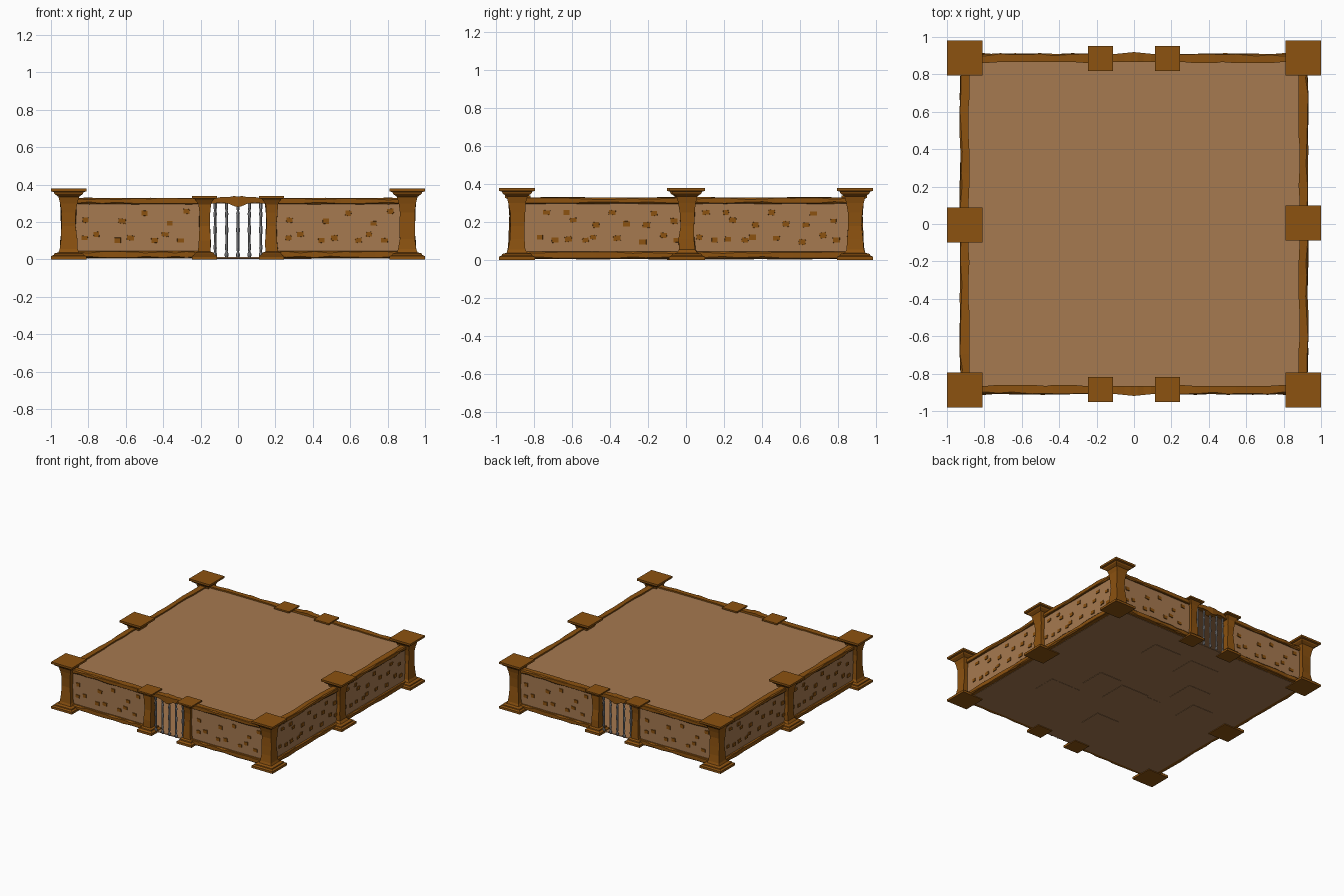
import bpy, math, random
from mathutils import Vector

if "Cube" in bpy.data.objects:
    bpy.data.objects.remove(bpy.data.objects["Cube"])

random.seed(4)


def mat(name, c):
    m = bpy.data.materials.new(name)
    m.diffuse_color = (*c, 1)
    m.use_nodes = True
    m.node_tree.nodes["Principled BSDF"].inputs["Base Color"].default_value = m.diffuse_color
    return m


WOOD = mat("ochre wood", (0.262, 0.084, 0.005))
CLAY = mat("light brown wall", (0.38, 0.192, 0.08))
IRON = mat("grey iron", (0.26, 0.26, 0.27))


def add(name, verts, faces, m, both=True):
    """Make a mesh object, plus a copy turned half round for the opposite side."""
    for s in ((1, -1) if both else (1,)):
        me = bpy.data.meshes.new(name)
        me.from_pydata([(s * x, s * y, z) for x, y, z in verts], [], faces)
        me.materials.append(m)
        me.validate()
        ob = bpy.data.objects.new(name if s == 1 else name + "_opposite", me)
        bpy.context.collection.objects.link(ob)


def rings_to_faces(count, n):
    f = [(i * n + j, i * n + (j + 1) % n, (i + 1) * n + (j + 1) % n, (i + 1) * n + j)
         for i in range(count - 1) for j in range(n)]
    f.append(tuple(reversed(range(n))))
    f.append(tuple(range((count - 1) * n, count * n)))
    return f


def column(name, cx, cy, profile, n, m, wob=0.0):
    """Stack of n-sided rings from (radius or half-width, height) pairs."""
    v = []
    for r, z in profile:
        k = r * math.sqrt(2) if n == 4 else r
        w = wob if 0.05 < z < 0.3 else 0
        for j in range(n):
            a = 2 * math.pi * j / n + math.pi / 4
            v.append((cx + k * math.cos(a) + random.uniform(-w, w),
                      cy + k * math.sin(a) + random.uniform(-w, w), z))
    add(name, v, rings_to_faces(len(profile), n), m)


def box(lo, hi):
    v = [(x, y, z) for z in (lo[2], hi[2])
         for x, y in ((lo[0], lo[1]), (hi[0], lo[1]), (hi[0], hi[1]), (lo[0], hi[1]))]
    return v, rings_to_faces(2, 4)


def place(side, u, d, z):
    """u runs along the wall, d is the distance out from the centre."""
    return (u, -d, z) if side == "front" else (d, u, z)


def rail(name, side, u0, u1, mid, z0, z1, segs=9, wob=0.007):
    """Rough hewn beam with chipped outer edges."""
    v = []
    for i in range(segs + 1):
        t = i / segs
        u = u0 + (u1 - u0) * (t + (random.uniform(-.3, .3) / segs if 0 < i < segs else 0))
        c = random.choice((0.003, 0.004, 0.010))
        o = mid + 0.022 + random.uniform(0, wob)
        inn = mid - 0.025 + random.choice((0, 0, 0.006))
        for d, z in ((inn, z0), (o - c, z0), (o, z0 + c), (o, z1 - c), (o - c, z1), (inn, z1)):
            v.append(place(side, u, d, z + random.uniform(-.0015, .0015)))
    add(name, v, rings_to_faces(segs + 1, 6), WOOD)


# Posts: flared base and cap, square section
big = [(.094, 0), (.094, .018), (.08, .025), (.078, .032), (.055, .038), (.045, .055),
       (.041, .11), (.038, .18), (.040, .25), (.046, .30), (.055, .335), (.076, .35),
       (.08, .36), (.094, .364), (.094, .38)]
small = [(.067, 0), (.067, .018), (.052, .028), (.05, .036), (.034, .042), (.031, .10),
         (.027, .18), (.029, .25), (.033, .295), (.045, .315), (.05, .322), (.067, .326), (.067, .338)]
X, Y = 0.905, 0.885
for sx in (-1, 1):
    column("corner_post", sx * X, -Y - .003, big, 4, WOOD, .005)
    column("gate_post", sx * 0.18, -Y, small, 4, WOOD, .004)
column("middle_post", X, 0.005, big, 4, WOOD, .005)

# Wall panels, rails and small raised bricks
front_bricks = [(-.815, .21), (-.62, .205), (-.5, .247), (-.365, .193), (-.275, .257),
                (-.757, .134), (-.82, .115), (-.644, .102), (-.575, .115), (-.446, .102),
                (-.307, .102), (-.39, .134)]
side_bricks = [(.07, .12), (.105, .25), (.21, .25), (.245, .21), (.15, .105), (.22, .11),
               (.31, .105), (.365, .185), (.35, .12), (.45, .25), (.475, .115), (.525, .19),
               (.61, .095), (.63, .185), (.67, .245), (.72, .13), (.775, .205), (.79, .105)]


def bricks(side, pts, shift, face):
    v, f = [], []
    for u, z in pts:
        hw, hh = random.uniform(.015, .02), random.uniform(.011, .015)
        a = random.uniform(-.15, .15)
        b = len(v)
        for d, k in ((face - .005, 1), (face + .006, .95)):
            for p, q in ((-1, -1), (1, -1), (1, 1), (-1, 1)):
                v.append(place(side, u + shift + k * (p * hw - q * hh * a),
                               d, z + k * (q * hh + p * hw * a)))
        f += [tuple(b + i for i in face_) for face_ in rings_to_faces(2, 4)]
    add(side + "_bricks", v, f, WOOD)


def panel(side, u0, u1, mid, pts, shift):
    a, b = place(side, u0, mid - .012, .015), place(side, u1, mid + .008, .315)
    add(side + "_wall", *box([min(p) for p in zip(a, b)], [max(p) for p in zip(a, b)]), CLAY)
    bricks(side, pts, shift, mid + .008)
    rail(side + "_bottom_rail", side, u0, u1, mid, .008, .045)
    rail(side + "_top_rail", side, u0, u1, mid, .296, .329)


panel("front", -.88, -.18, Y, front_bricks, 0)
panel("front", .18, .88, Y, front_bricks, 1.09)
panel("side", 0, .88, X, side_bricks, 0)
panel("side", -.88, 0, X, side_bricks, -.838)

# Gate lintel: shallow arch with a small central drop
arch = [(-.16, .296, .324), (-.12, .30, .328), (-.09, .304, .334), (-.05, .298, .333),
        (-.02, .285, .339), (0, .28, .336), (.02, .285, .339), (.05, .298, .333),
        (.09, .304, .334), (.12, .30, .328), (.16, .296, .324)]
v = []
for u, z0, z1 in arch:
    o = Y + .018 + .016 * (1 - abs(u) / .16)
    v += [(u, -d, z) for d, z in ((Y - .018, z0), (o, z0), (o, z1), (Y - .018, z1))]
add("gate_lintel", v, rings_to_faces(len(arch), 4), WOOD)

# Gate bars with turned knobs
bar = [(.007, .01), (.011, .02), (.011, .03), (.006, .04), (.009, .06), (.007, .09),
       (.007, .13), (.010, .15), (.010, .165), (.007, .185), (.007, .22), (.010, .245),
       (.006, .26), (.009, .275), (.009, .305)]
for i in range(5):
    column("gate_bar", -.122 + i * .061, -Y, bar, 6, IRON)

# Roof, floor and shallow floor slabs on the underside
add("roof", *box((-.89, -.87, .300), (.89, .87, .318)), CLAY, False)
add("floor", *box((-.895, -.88, .006), (.895, .88, .012)), CLAY, False)
for i in range(9):
    x, y = random.uniform(-.6, .6), random.uniform(-.6, .6)
    w, h = random.uniform(.08, .16), random.uniform(.06, .12)
    z = .003 + i * .0002
    add("floor_slab", *box((x - w, y - h, z), (x + w, y + h, .008)), CLAY, False)
